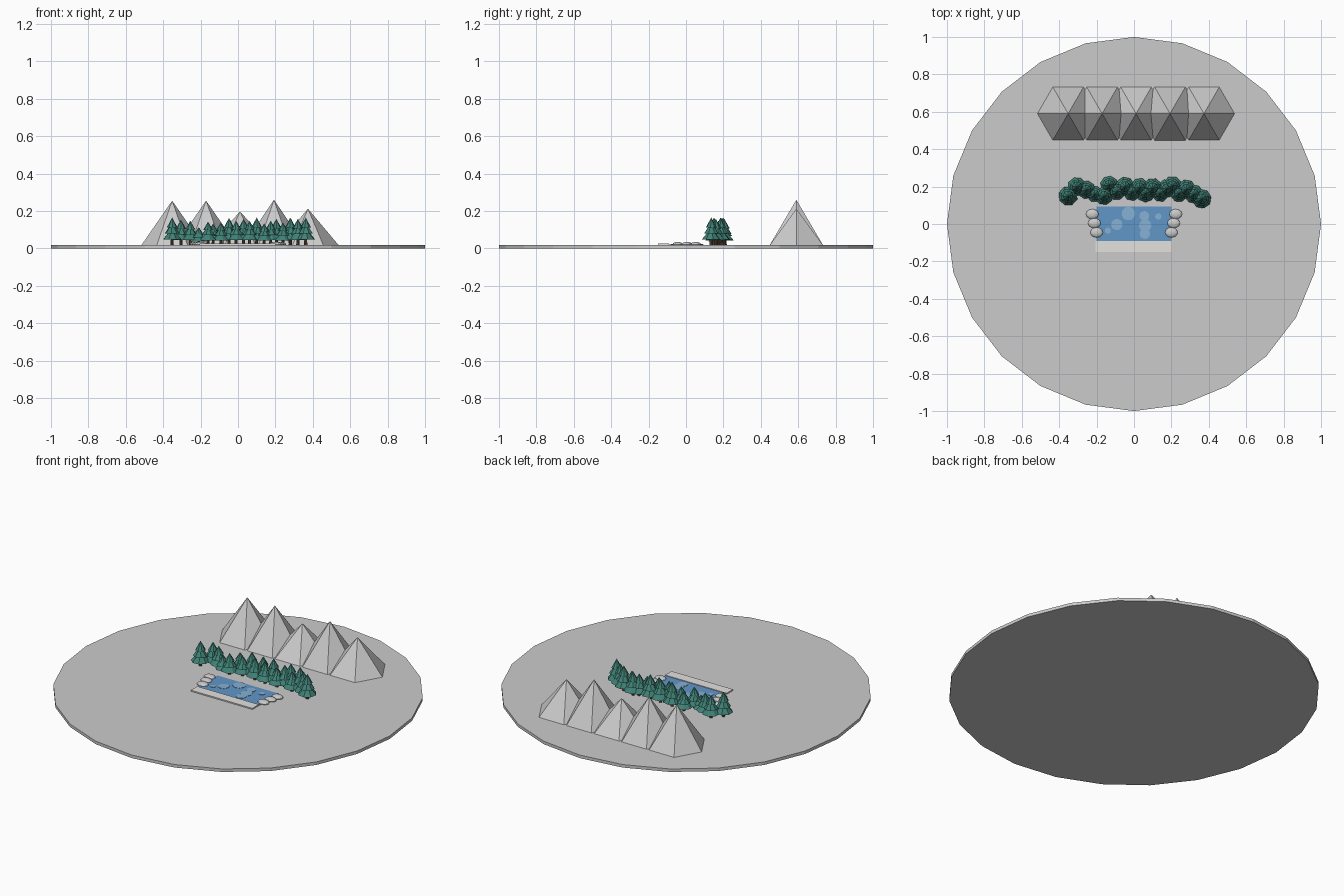
import bpy, bmesh, math, random
from mathutils import Matrix, Vector

if "Cube" in bpy.data.objects:
    bpy.data.objects.remove(bpy.data.objects["Cube"])

random.seed(4)
TOP = 0.018


def material(name, rgb):
    m = bpy.data.materials.new(name)
    m.diffuse_color = (*rgb, 1)
    m.use_nodes = True
    m.node_tree.nodes["Principled BSDF"].inputs["Base Color"].default_value = m.diffuse_color
    return m


WATER = material("water_blue", (0.12, 0.31, 0.58))
RIPPLE = material("ripple_blue", (0.24, 0.44, 0.66))
SAND = material("shore_white", (0.78, 0.76, 0.74))
STONE = material("stone_white", (0.85, 0.84, 0.83))
LEAF = material("pine_green", (0.05, 0.22, 0.18))
BARK = material("bark_brown", (0.12, 0.07, 0.05))


def finish(name, bm, mats=()):
    mesh = bpy.data.meshes.new(name)
    bm.to_mesh(mesh)
    bm.free()
    ob = bpy.data.objects.new(name, mesh)
    bpy.context.collection.objects.link(ob)
    for m in mats:
        mesh.materials.append(m)
    return ob


def add_cone(bm, x, y, z0, z1, r0, r1, sides, turn=0.0, mat=0):
    old = set(bm.faces)
    place = Matrix.Translation((x, y, (z0 + z1) / 2)) @ Matrix.Rotation(turn, 4, 'Z')
    bmesh.ops.create_cone(bm, cap_ends=True, segments=sides, radius1=r0,
                          radius2=r1, depth=z1 - z0, matrix=place)
    for f in set(bm.faces) - old:
        f.material_index = mat


def slab(name, x0, x1, y0, y1, z0, z1, mat):
    bm = bmesh.new()
    place = Matrix.Translation(((x0 + x1) / 2, (y0 + y1) / 2, (z0 + z1) / 2))
    bmesh.ops.create_cube(bm, size=1, matrix=place @ Matrix.Diagonal((x1 - x0, y1 - y0, z1 - z0, 1)))
    return finish(name, bm, [mat])


# Round ground plate
bm = bmesh.new()
add_cone(bm, 0, 0, 0, TOP, 1, 1, 24)
finish("ground_plate", bm)

# Row of six-sided mountains
for i, peak in enumerate((0.255, 0.255, 0.197, 0.26, 0.212)):
    bm = bmesh.new()
    add_cone(bm, -0.352 + 0.1815 * i, 0.59, TOP - 0.004, peak, 0.167, 0, 6, math.pi / 6)
    finish(f"mountain_{i + 1}", bm)

# Lake and front shore
slab("lake_water", -0.2, 0.2, -0.09, 0.093, TOP - 0.004, TOP + 0.003, WATER)
slab("front_shore", -0.205, 0.2, -0.15, -0.09, TOP - 0.004, TOP + 0.007, SAND)

# Light ripples on the water
bm = bmesh.new()
for x, y, r in ((-0.03, 0.056, 0.036), (0.055, 0.043, 0.026), (0.13, 0.04, 0.017),
                (-0.092, -0.003, 0.03), (0.06, -0.008, 0.033), (0.058, -0.052, 0.028),
                (-0.14, -0.035, 0.016)):
    add_cone(bm, x, y, TOP + 0.001, TOP + 0.005, r, r, 20)
finish("ripples", bm, [RIPPLE])

# Rounded stones on both banks
for side, label in ((-1, "left"), (1, "right")):
    for i, (x, y) in enumerate(((0.223, 0.053), (0.212, 0.005), (0.2, -0.045))):
        bm = bmesh.new()
        place = Matrix.Translation((side * x, y, TOP + 0.004)) @ Matrix.Diagonal((0.034, 0.027, 0.013, 1))
        bmesh.ops.create_uvsphere(bm, u_segments=12, v_segments=8, radius=1, matrix=place)
        finish(f"{label}_stone_{i + 1}", bm, [STONE])

# Pine trees: trunk and three stacked cones, (x, y, height)
TREES = [(-0.352, 0.15, 0.147), (-0.305, 0.2, 0.135), (-0.255, 0.183, 0.13),
         (-0.21, 0.16, 0.095), (-0.16, 0.15, 0.125), (-0.133, 0.21, 0.115),
         (-0.092, 0.175, 0.12), (-0.048, 0.2, 0.145), (-0.01, 0.173, 0.13),
         (0.03, 0.195, 0.14), (0.062, 0.165, 0.13), (0.1, 0.193, 0.147),
         (0.14, 0.165, 0.115), (0.175, 0.19, 0.13), (0.205, 0.205, 0.14),
         (0.24, 0.165, 0.12), (0.28, 0.185, 0.147), (0.32, 0.16, 0.14),
         (0.362, 0.135, 0.147)]
for i, (x, y, h) in enumerate(TREES):
    bm = bmesh.new()
    turn = random.uniform(0, 1)
    r = 0.052 * (0.55 + 0.45 * h / 0.147)
    add_cone(bm, x, y, TOP - 0.003, TOP + 0.3 * h, 0.009, 0.007, 8, turn, 1)
    for low, high, rad in ((0.2, 0.62, 1.0), (0.42, 0.82, 0.78), (0.64, 1.0, 0.55)):
        add_cone(bm, x, y, TOP + low * h, TOP + high * h, r * rad, 0, 8, turn + low)
    finish(f"pine_tree_{i + 1}", bm, [LEAF, BARK])
